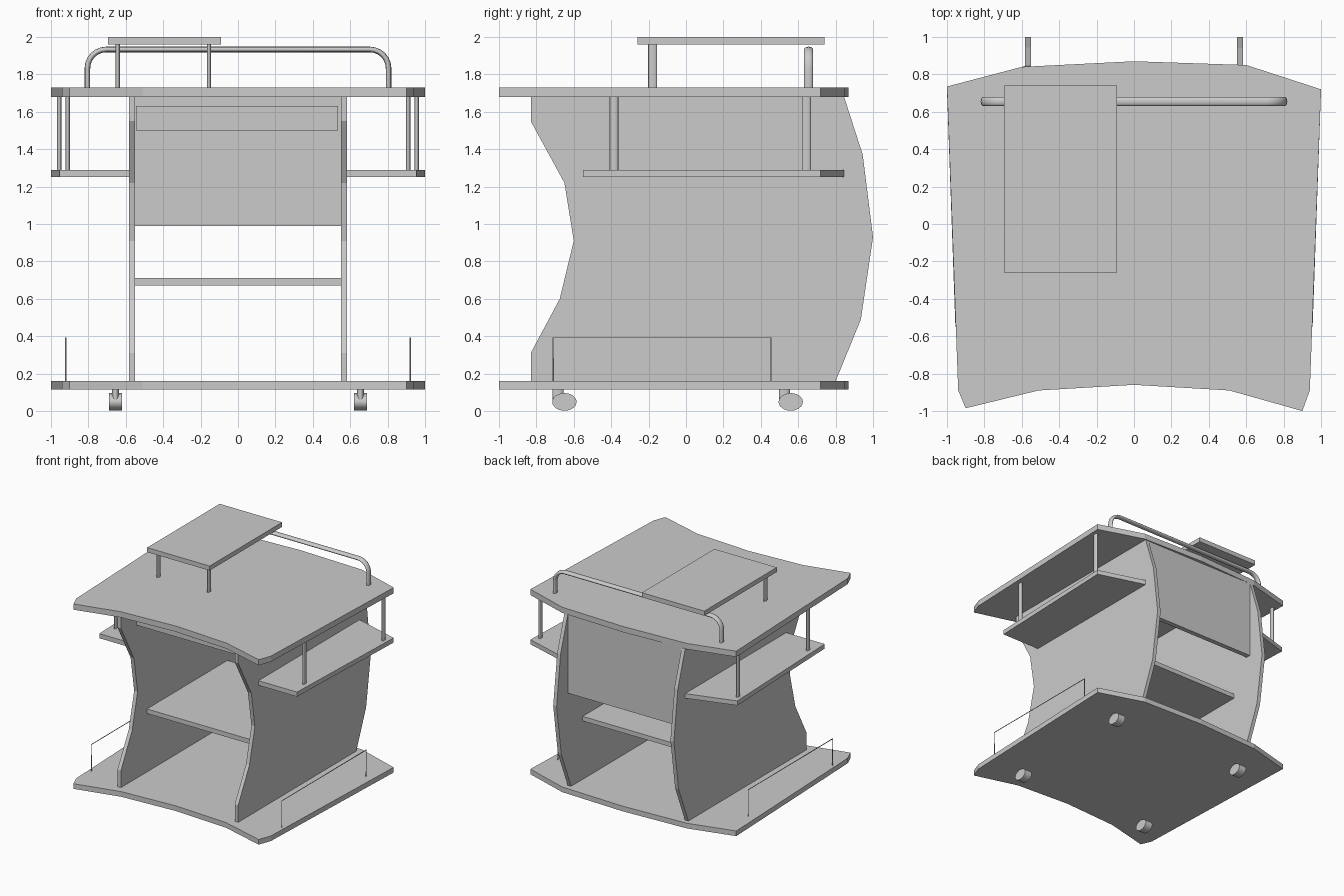
import bpy, bmesh, math

if "Cube" in bpy.data.objects:
    bpy.data.objects.remove(bpy.data.objects["Cube"])

def prism(name, pts, lo, hi, axis='z'):
    """Extrude a 2D outline along z (points are x,y) or x (points are y,z)."""
    bm = bmesh.new()
    put = (lambda p, t: (p[0], p[1], t)) if axis == 'z' else (lambda p, t: (t, p[0], p[1]))
    face = bm.faces.new([bm.verts.new(put(p, lo)) for p in pts])
    ext = bmesh.ops.extrude_face_region(bm, geom=[face])
    vs = [g for g in ext['geom'] if isinstance(g, bmesh.types.BMVert)]
    d = hi - lo
    bmesh.ops.translate(bm, verts=vs, vec=(0, 0, d) if axis == 'z' else (d, 0, 0))
    bmesh.ops.recalc_face_normals(bm, faces=bm.faces)
    me = bpy.data.meshes.new(name)
    bm.to_mesh(me)
    bm.free()
    ob = bpy.data.objects.new(name, me)
    bpy.context.collection.objects.link(ob)
    return ob

def box(name, x0, x1, y0, y1, z0, z1):
    return prism(name, [(x0, y0), (x1, y0), (x1, y1), (x0, y1)], z0, z1)

def rod(name, loc, radii, length, axis='z'):
    """Elliptical cylinder; radii are (x, y) for z rods and (z, y) for x rods."""
    rot = (0, math.pi / 2, 0) if axis == 'x' else (0, 0, 0)
    bpy.ops.mesh.primitive_cylinder_add(vertices=24, radius=1, depth=1, location=loc, rotation=rot)
    ob = bpy.context.object
    ob.name = name
    ob.scale = (radii[0], radii[1], length)
    bpy.ops.object.shade_smooth_by_angle()
    return ob

def tube(name, pts, radius, loc, flat=1.0, res=3):
    cu = bpy.data.curves.new(name, 'CURVE')
    cu.dimensions = '3D'
    cu.bevel_depth = radius
    cu.bevel_resolution = res
    cu.use_fill_caps = True
    sp = cu.splines.new('POLY')
    sp.points.add(len(pts) - 1)
    for p, c in zip(sp.points, pts):
        p.co = (*c, 1)
    ob = bpy.data.objects.new(name, cu)
    ob.location = loc
    ob.scale = (1, flat, 1)
    bpy.context.collection.objects.link(ob)
    return ob

# Desktop and base share one bowed outline
board = [(-1, .735), (-.6, .84), (0, .87), (.6, .85), (1, .72), (.94, -.89), (.90, -1),
         (.51, -.89), (0, -.86), (-.51, -.89), (-.90, -.985), (-.94, -.89)]
prism("desktop", board, 1.68, 1.73)
prism("base_board", board, .115, .16)

# Curved side panels
side = [(-.83, .16), (-.83, .31), (-.675, .6), (-.6, .91), (-.65, 1.22), (-.83, 1.55), (-.83, 1.68),
        (.845, 1.68), (.945, 1.37), (1, .93), (.935, .49), (.80, .16)]
for s, tag in ((1, "right"), (-1, "left")):
    prism(tag + "_side_panel", side, s * .55, s * .583, 'x')

    # Side shelf hung from the desktop on two posts
    prism(tag + "_side_shelf", [(s * .583, -.55), (s * .955, -.55), (s * 1, .72), (s * .583, .845)], 1.25, 1.29)
    rod(tag + "_front_shelf_post", (s * .91, -.385, 1.485), (.011, .023), .39)
    rod(tag + "_back_shelf_post", (s * .956, .645, 1.485), (.011, .023), .39)

    # Thin wire guard on the base
    tube(tag + "_wire_guard", [(0, -.71, .16), (0, -.71, .392), (0, .455, .392), (0, .455, .16)],
         .004, (s * .92, 0, 0), res=1)

    # Casters
    for y, end in ((-.65, "front"), (.56, "back")):
        rod(f"{tag}_{end}_caster_wheel", (s * .655, y, .049), (.047, .065), .07, 'x')
        rod(f"{tag}_{end}_caster_stem", (s * .655, y - .034, .088), (.018, .03), .055)

# Inner boards
box("back_panel", -.55, .55, .80, .843, .99, 1.68)
box("middle_shelf", -.55, .55, -.47, .64, .67, .71)
box("drawer_front", -.545, .535, -.62, -.585, 1.50, 1.63)

# Back rail with rounded corners
r, w, top = .1, .805, 1.933
arc = [math.radians(a) for a in range(0, 91, 15)]
right = [(w - r + r * math.cos(a), 0, top - r + r * math.sin(a)) for a in arc]
left = [(-x, y, z) for x, y, z in reversed(right)]
rail = tube("back_rail", [(w, 0, 1.73)] + right + left + [(-w, 0, 1.73)], .015, (0, .655, 0), 1.65)
bpy.context.view_layer.objects.active = rail
for p in rail.data.splines:
    p.use_smooth = True

# Raised stand: two front posts, back resting on the rail
box("raised_stand", -.695, -.092, -.26, .74, 1.96, 2.0)
for x in (-.643, -.155):
    rod("stand_post", (x, -.178, 1.845), (.011, .024), .23)
